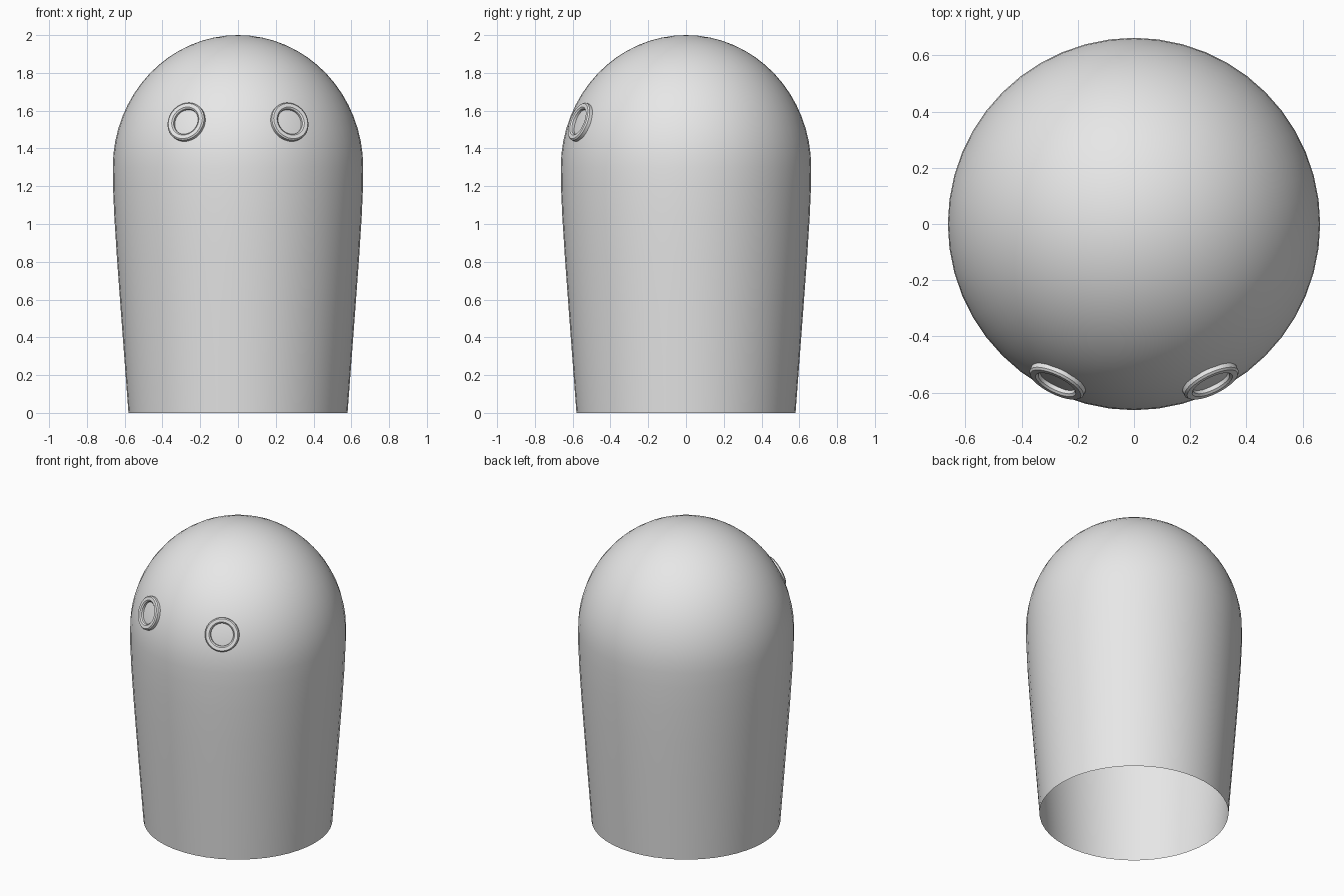
import bpy
import bmesh
from math import sin, cos, pi, radians, sqrt
from mathutils import Matrix, Vector

cube = bpy.data.objects.get("Cube")
if cube:
    bpy.data.objects.remove(cube, do_unlink=True)

grey = bpy.data.materials.new("plain_grey")
grey.use_nodes = True
grey.diffuse_color = (0.8, 0.8, 0.8, 1)
grey.node_tree.nodes["Principled BSDF"].inputs["Base Color"].default_value = (0.8, 0.8, 0.8, 1)


def lathe(name, profile, segments, closed=False, matrix=Matrix(), sharp=40):
    """Spin (radius, height) points about z; a zero radius makes a pole."""
    bm = bmesh.new()
    rings = []
    for r, z in profile:
        count = segments if r > 0 else 1
        rings.append([bm.verts.new((r * cos(2 * pi * i / segments),
                                    r * sin(2 * pi * i / segments), z))
                      for i in range(count)])
    pairs = list(zip(rings, rings[1:]))
    if closed:
        pairs.append((rings[-1], rings[0]))
    for low, high in pairs:
        for i in range(segments):
            j = (i + 1) % segments
            if len(high) == 1:
                bm.faces.new((low[i], low[j], high[0]))
            else:
                bm.faces.new((low[i], low[j], high[j], high[i]))
    bm.transform(matrix)
    mesh = bpy.data.meshes.new(name)
    bm.to_mesh(mesh)
    bm.free()
    mesh.materials.append(grey)
    obj = bpy.data.objects.new(name, mesh)
    bpy.context.collection.objects.link(obj)
    bpy.ops.object.select_all(action="DESELECT")
    obj.select_set(True)
    bpy.context.view_layer.objects.active = obj
    bpy.ops.object.shade_smooth_by_angle(angle=radians(sharp))
    return obj


# Body: tapered tube, open underneath, closed by a round dome
RADIUS, DOME_BASE, DOME_HEIGHT = 0.663, 1.3, 0.7
wall = [(0.58, 0), (0.601, 0.28), (0.622, 0.56), (0.641, 0.82), (0.655, 1.04), (0.662, 1.2)]
dome = [(RADIUS * cos(a), DOME_BASE + DOME_HEIGHT * sin(a))
        for a in (i * pi / 32 for i in range(16))]
lathe("body", wall + dome + [(0, 2.0)], 48)

# Eye rings: raised rims lying on the dome
rim = [(0.106, -0.03), (0.106, 0.008), (0.099, 0.015),
       (0.079, 0.015), (0.071, 0.008), (0.068, -0.03)]
eye_z = 1.54
eye_r = RADIUS * sqrt(1 - ((eye_z - DOME_BASE) / DOME_HEIGHT) ** 2)
azimuth, tilt = radians(26), radians(20)
for side, name in ((1, "left_eye_ring"), (-1, "right_eye_ring")):
    out = Vector((side * sin(azimuth), -cos(azimuth), 0))
    normal = out * cos(tilt) + Vector((0, 0, sin(tilt)))
    place = Matrix.Translation(out * eye_r + Vector((0, 0, eye_z)))
    turn = normal.to_track_quat("Z", "Y").to_matrix().to_4x4()
    lathe(name, rim, 40, closed=True, matrix=place @ turn, sharp=35)
